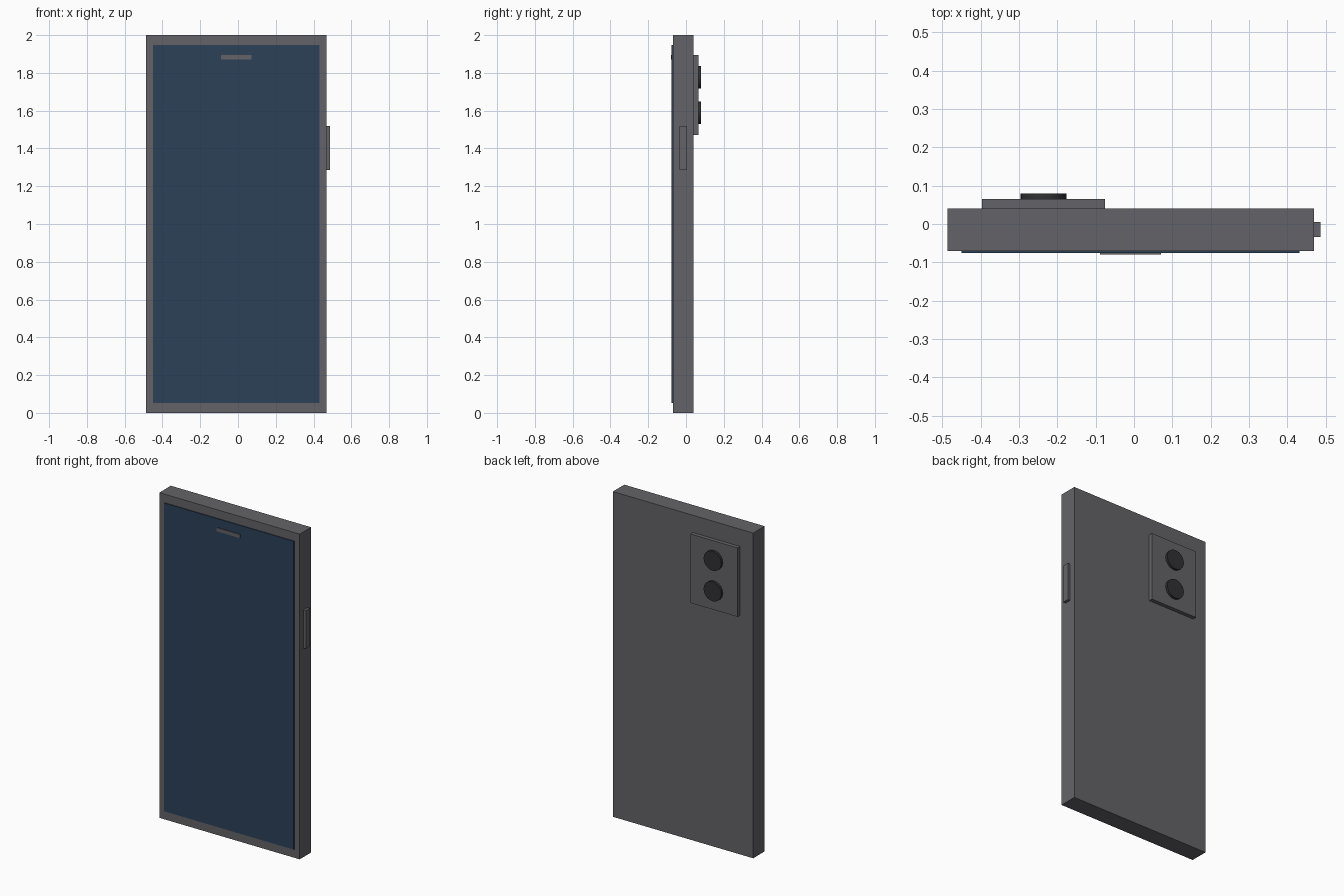
import bpy, math

if "Cube" in bpy.data.objects:
    bpy.data.objects.remove(bpy.data.objects["Cube"])


def material(name, rgb):
    m = bpy.data.materials.new(name)
    m.diffuse_color = (*rgb, 1)
    m.use_nodes = True
    m.node_tree.nodes["Principled BSDF"].inputs["Base Color"].default_value = m.diffuse_color
    return m


metal = material("grey_metal", (0.127, 0.127, 0.138))
glass = material("navy_screen", (0.025, 0.052, 0.096))
dark = material("dark_lens", (0.03, 0.03, 0.034))


def box(name, x, y, z, mat):
    """Box from (min, max) ranges on each axis."""
    bpy.ops.mesh.primitive_cube_add(size=1)
    o = bpy.context.object
    o.name = name
    o.location = [(r[0] + r[1]) / 2 for r in (x, y, z)]
    o.scale = [r[1] - r[0] for r in (x, y, z)]
    bpy.ops.object.transform_apply(location=True, scale=True)
    o.data.materials.append(mat)
    return o


# Body slab, screen plate and earpiece
box("body", (-0.486, 0.469), (-0.07, 0.041), (0, 2), metal)
box("screen", (-0.45, 0.432), (-0.0755, -0.068), (0.052, 1.948), glass)
box("earpiece", (-0.089, 0.071), (-0.08, -0.074), (1.872, 1.894), metal)

# Side button
box("side_button", (0.46, 0.486), (-0.034, 0.005), (1.285, 1.52), metal)

# Camera plate with two lenses
box("camera_plate", (-0.396, -0.076), (0.035, 0.065), (1.47, 1.894), metal)
for i, z in enumerate((1.777, 1.589)):
    bpy.ops.mesh.primitive_cylinder_add(
        vertices=32, radius=0.06, depth=0.03,
        location=(-0.236, 0.065, z), rotation=(math.pi / 2, 0, 0))
    o = bpy.context.object
    o.name = f"camera_lens_{i + 1}"
    o.data.materials.append(dark)
    bpy.ops.object.shade_smooth_by_angle(angle=math.radians(30))
